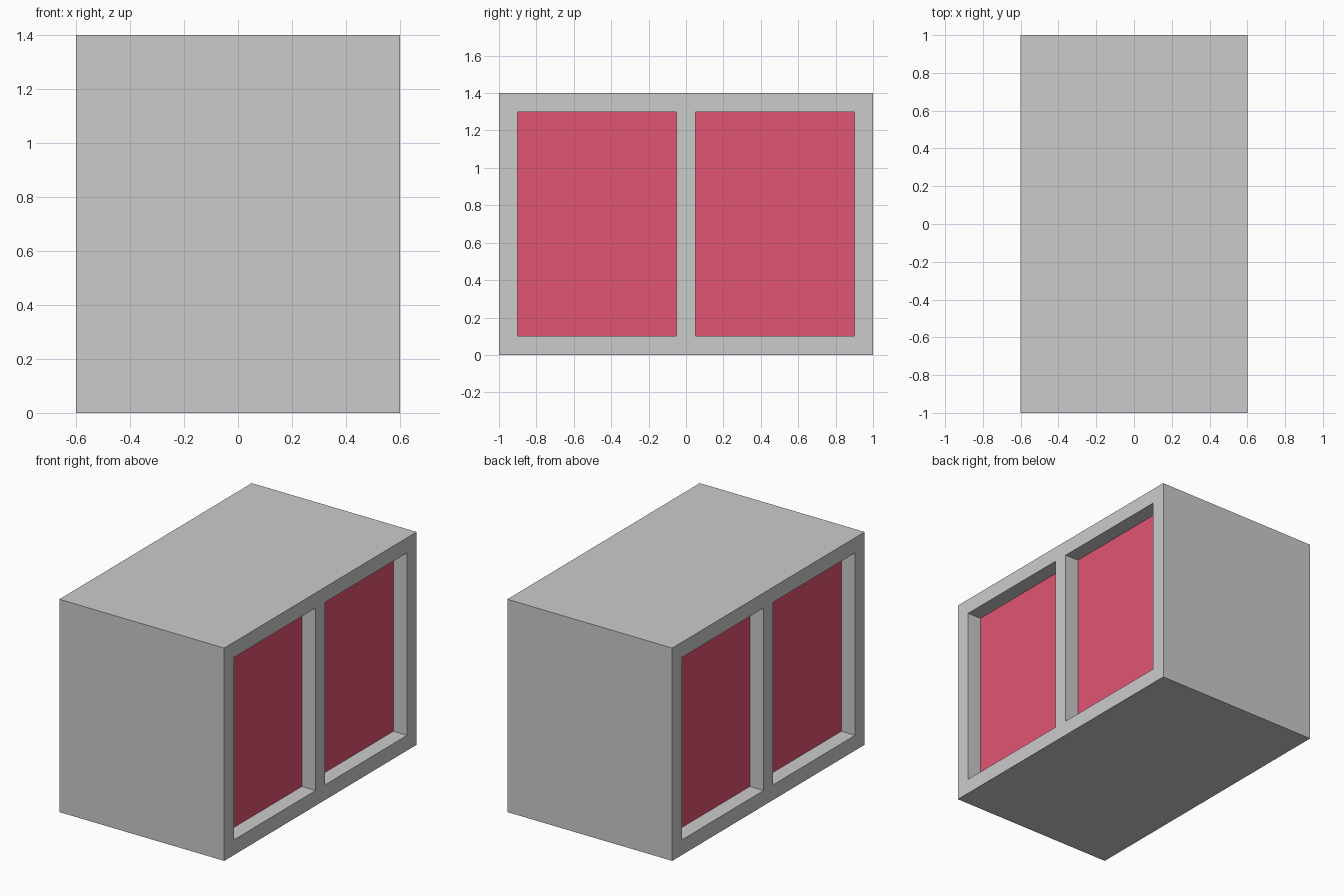
import bpy, bmesh
from mathutils import Matrix, Vector

if "Cube" in bpy.data.objects:
    bpy.data.objects.remove(bpy.data.objects["Cube"])

W, L, H = 1.2, 2.0, 1.4      # width (x), length (y), height (z)
FRAME, DEPTH = 0.1, 0.1      # frame bar width, recess depth


def boxes(name, bounds):
    """One object holding a box for each (min, max) corner pair."""
    bm = bmesh.new()
    for lo, hi in bounds:
        lo, hi = Vector(lo), Vector(hi)
        m = Matrix.Translation((lo + hi) / 2) @ Matrix.Diagonal((*(hi - lo), 1))
        bmesh.ops.create_cube(bm, size=1, matrix=m)
    mesh = bpy.data.meshes.new(name)
    bm.to_mesh(mesh)
    bm.free()
    obj = bpy.data.objects.new(name, mesh)
    bpy.context.collection.objects.link(obj)
    return obj


# Solid box body
body = boxes("box_body", [((-W / 2, -L / 2, 0), (W / 2, L / 2, H))])

# Two recesses on each long side, leaving an outer frame and a centre post
cuts = []
for sx in (-1, 1):
    xs = sorted((sx * (W / 2 - DEPTH), sx * (W / 2 + 0.1)))
    for sy in (-1, 1):
        ys = sorted((sy * FRAME / 2, sy * (L / 2 - FRAME)))
        cuts.append(((xs[0], ys[0], FRAME), (xs[1], ys[1], H - FRAME)))
cutter = boxes("recess_cutter", cuts)
cutter.hide_render = True

mod = body.modifiers.new("recesses", 'BOOLEAN')
mod.operation = 'DIFFERENCE'
mod.solver = 'EXACT'
mod.object = cutter
bpy.context.view_layer.objects.active = body
body.select_set(True)
bpy.ops.object.modifier_apply(modifier=mod.name)
bpy.data.objects.remove(cutter)

# Red panels: the floors of the recesses
grey = bpy.data.materials.new("grey_frame")
grey.diffuse_color = (0.8, 0.8, 0.8, 1)
grey.use_nodes = True
grey.node_tree.nodes["Principled BSDF"].inputs["Base Color"].default_value = grey.diffuse_color
red = bpy.data.materials.new("red_panel")
red.diffuse_color = (0.75, 0.09, 0.17, 1)
red.use_nodes = True
red.node_tree.nodes["Principled BSDF"].inputs["Base Color"].default_value = red.diffuse_color
body.data.materials.clear()
body.data.materials.append(grey)
body.data.materials.append(red)
for p in body.data.polygons:
    is_floor = abs(p.normal.x) > 0.9 and abs(p.center.x) < W / 2 - DEPTH / 2
    p.material_index = 1 if is_floor else 0
